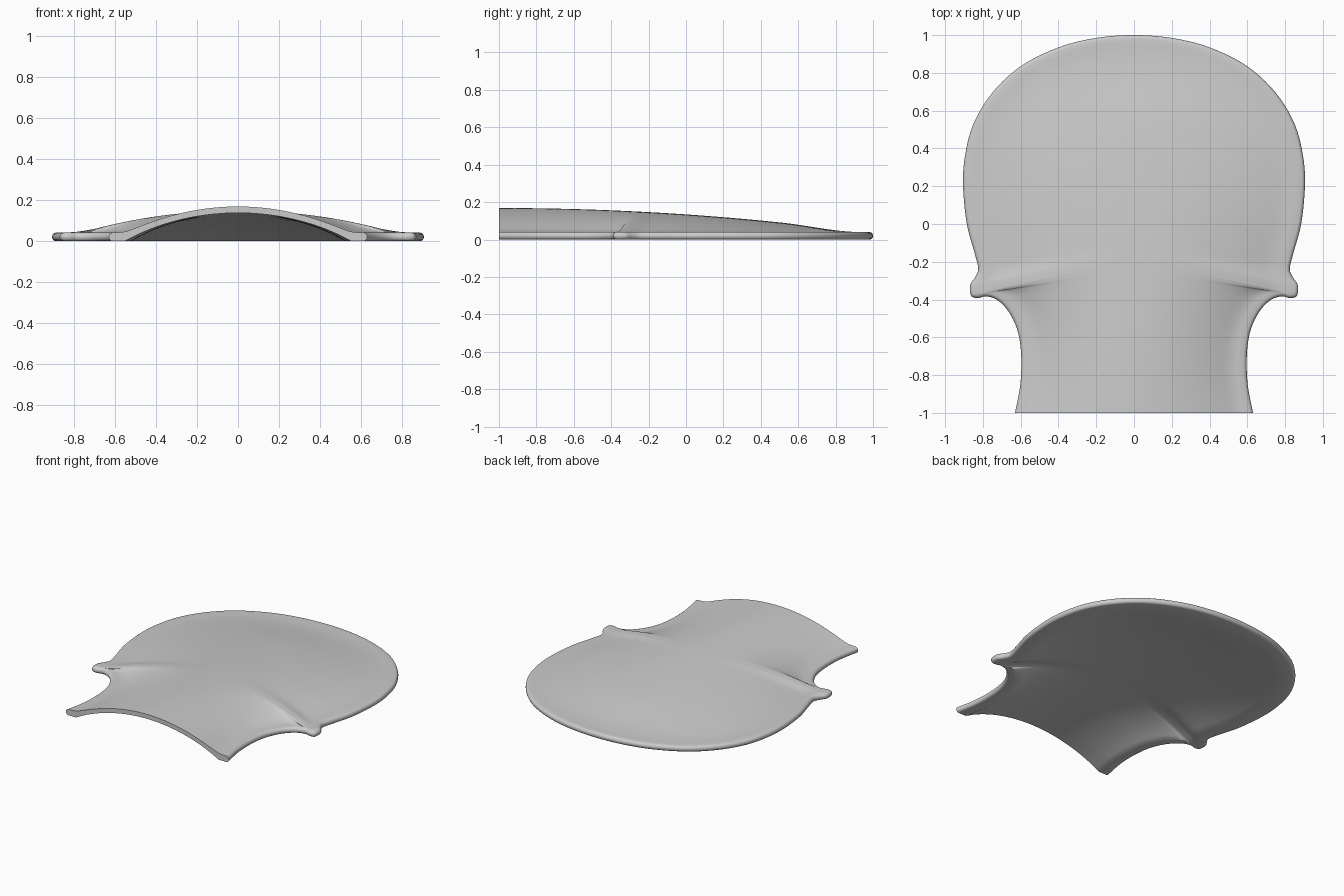
import bpy
import bmesh
import math
from mathutils import Vector

default_cube = bpy.data.objects.get("Cube")
if default_cube:
    bpy.data.objects.remove(default_cube, do_unlink=True)

EDGE_THICKNESS = 0.04
ROUNDING = 0.018
SPOKE_STEPS = 20
CURVE_STEPS = 5

# Half outline from tail to cut end: rim x, rim y, and the y where its spoke meets the centre line
OUTLINE = [
    (0, 1, .5), (.2, .985, .49), (.4, .935, .47), (.6, .835, .44),
    (.75, .695, .4), (.85, .53, .34), (.895, .36, .27), (.905, .2, .19),
    (.885, 0, .08), (.845, -.15, -.02), (.825, -.235, -.09), (.84, -.28, -.12),
    (.868, -.325, -.15), (.862, -.38, -.18), (.825, -.392, -.21),
    (.78, -.383, -.26), (.72, -.405, -.33), (.66, -.47, -.42),
    (.615, -.57, -.54), (.597, -.7, -.69), (.602, -.85, -.85), (.63, -1, -1),
]


def smooth_path(points, steps):
    """Smooth curve passing through every given point."""
    pts = [Vector(p) for p in points]
    before = Vector((-pts[1].x, pts[1].y, pts[1].z))
    after = pts[-1] * 2 - pts[-2]
    pts = [before] + pts + [after]
    path = []
    for a, b, c, d in zip(pts, pts[1:], pts[2:], pts[3:]):
        for k in range(steps):
            t = k / steps
            path.append(b + (c - a) * t / 2
                        + (a * 2 - b * 5 + c * 4 - d) * t * t / 2
                        + (b * 3 - a - c * 3 + d) * t ** 3 / 2)
    path.append(pts[-2])
    return path


def ridge(y):
    return 0.168 - 0.034 * (y + 1) ** 2


def outer_height(y, s):
    """Arched upper surface that flattens out before the rim."""
    u = 1 - 1.25 * s * s
    arch = (u + math.sqrt(u * u + 0.01)) / 2
    return EDGE_THICKNESS + (ridge(y) - EDGE_THICKNESS) * arch


def inner_height(y, s):
    """Hollow underside with a flat border around it."""
    hollow = max(0, 1 - 1.26 * s * s) ** 0.9
    return max(0, ridge(y) - 0.031) * hollow


def rim_normals(path):
    normals = []
    for before, after in zip([path[0]] + path, path[1:] + [path[-1]]):
        along = after - before
        normals.append(Vector((-along.y, along.x)).normalized())
    normals[0] = Vector((0, 1))
    normals[-1] = Vector((1, 0))
    return normals


# Arched plate, one half
bm = bmesh.new()
path = smooth_path(OUTLINE, CURVE_STEPS)
loops = []
for point, normal in zip(path, rim_normals(path)):
    rim = Vector((point.x, point.y))
    centre = Vector((0, point.z))
    border = rim - normal * ROUNDING
    loop = []
    for k in range(SPOKE_STEPS + 1):
        s = k / SPOKE_STEPS
        p = centre.lerp(border, s)
        loop.append(bm.verts.new((p.x, p.y, outer_height(p.y, s))))
    # Rounded rim
    for k in range(1, 8):
        angle = math.pi / 2 - math.pi * k / 8
        p = border + normal * ROUNDING * math.cos(angle)
        z = EDGE_THICKNESS / 2 * (1 + math.sin(angle))
        loop.append(bm.verts.new((p.x, p.y, z)))
    for k in range(SPOKE_STEPS, -1, -1):
        s = k / SPOKE_STEPS
        p = centre.lerp(border, s)
        loop.append(bm.verts.new((p.x, p.y, inner_height(p.y, s))))
    loops.append(loop)

for first, second in zip(loops, loops[1:]):
    for k in range(len(first) - 1):
        bm.faces.new((first[k], second[k], second[k + 1], first[k + 1]))

# Flat wall at the cut end
end = loops[-1]
for k in range(SPOKE_STEPS):
    bm.faces.new((end[k], end[-1 - k], end[-2 - k], end[k + 1]))
bm.faces.new(end[SPOKE_STEPS:-SPOKE_STEPS])

bmesh.ops.recalc_face_normals(bm, faces=bm.faces)
highest = max(bm.faces, key=lambda f: f.calc_center_median().z)
if highest.normal.z < 0:
    bmesh.ops.reverse_faces(bm, faces=bm.faces)

mesh = bpy.data.meshes.new("arched_plate")
bm.to_mesh(mesh)
bm.free()
plate = bpy.data.objects.new("arched_plate", mesh)
bpy.context.collection.objects.link(plate)

# Plain grey finish
grey = bpy.data.materials.new("light_grey")
grey.use_nodes = True
colour = (0.6, 0.6, 0.6, 1)
grey.diffuse_color = colour
grey.node_tree.nodes["Principled BSDF"].inputs["Base Color"].default_value = colour
mesh.materials.append(grey)

# Smooth shading, then the other half
bpy.ops.object.select_all(action="DESELECT")
plate.select_set(True)
bpy.context.view_layer.objects.active = plate
bpy.ops.object.shade_smooth_by_angle(angle=math.radians(40))
mirror = plate.modifiers.new("other_half", "MIRROR")
mirror.use_axis[0] = True
mirror.merge_threshold = 0.0005
